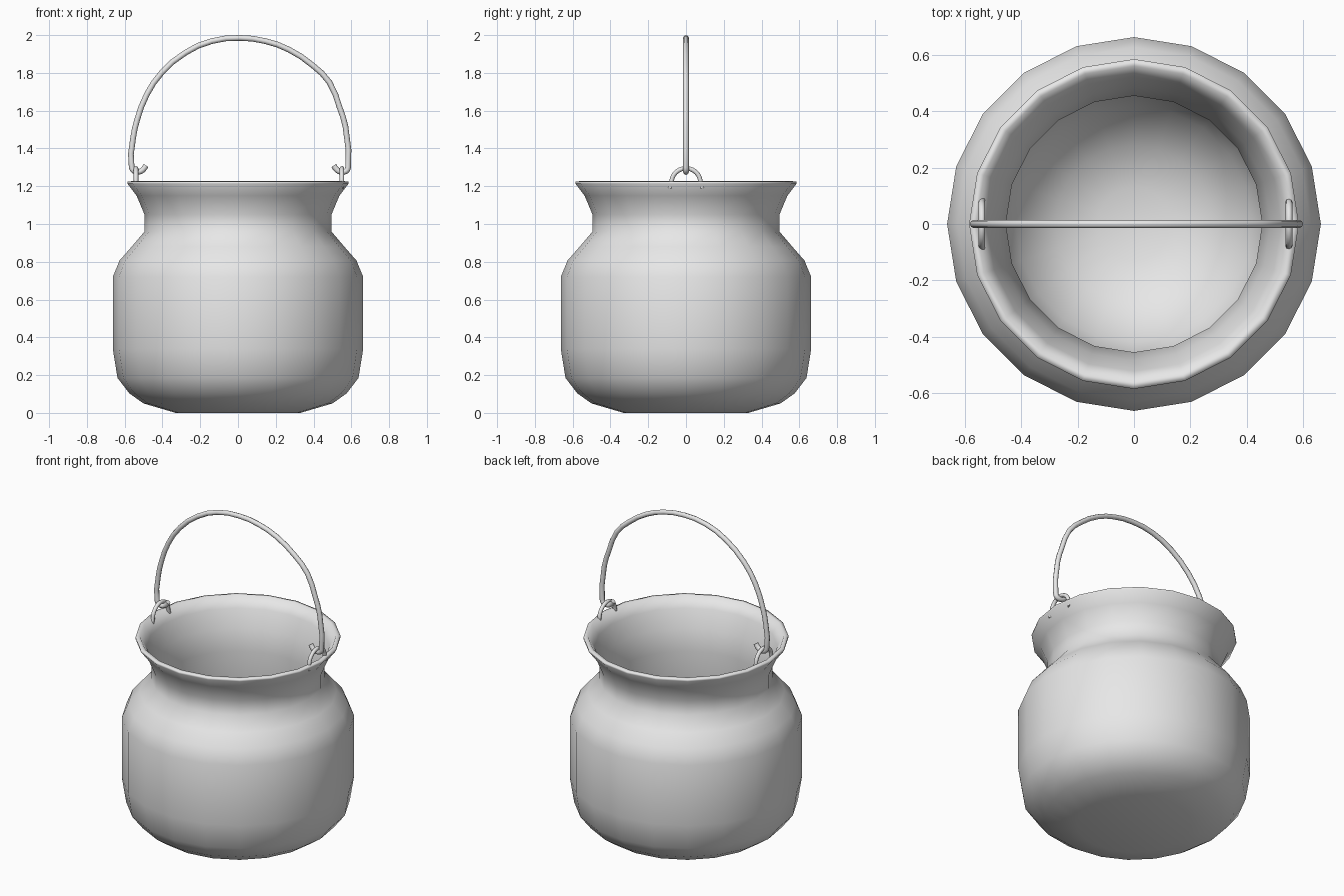
import bpy
import bmesh
from math import sin, cos, pi, radians

cube = bpy.data.objects.get("Cube")
if cube:
    bpy.data.objects.remove(cube, do_unlink=True)

# Single plain metal colour
metal = bpy.data.materials.new("grey metal")
metal.use_nodes = True
GREY = (0.8, 0.8, 0.8, 1)
metal.diffuse_color = GREY
metal.node_tree.nodes["Principled BSDF"].inputs["Base Color"].default_value = GREY


def finish(obj, angle):
    bpy.ops.object.select_all(action="DESELECT")
    obj.select_set(True)
    bpy.context.view_layer.objects.active = obj
    bpy.ops.object.shade_smooth_by_angle(angle=radians(angle))


def lathe(name, profile, sides):
    """Revolve a (radius, height) profile and cap both of its ends."""
    bm = bmesh.new()
    rings = [[bm.verts.new((r * cos(2 * pi * i / sides), r * sin(2 * pi * i / sides), z))
              for i in range(sides)] for r, z in profile]
    for low, high in zip(rings, rings[1:]):
        for i in range(sides):
            j = (i + 1) % sides
            bm.faces.new((low[i], low[j], high[j], high[i]))
    bm.faces.new(rings[0][::-1])
    bm.faces.new(rings[-1])
    mesh = bpy.data.meshes.new(name)
    bm.to_mesh(mesh)
    bm.free()
    mesh.materials.append(metal)
    obj = bpy.data.objects.new(name, mesh)
    bpy.context.collection.objects.link(obj)
    finish(obj, 120)


def wire(name, points, radius):
    """Round wire flowing smoothly through a list of points, turned into a mesh."""
    curve = bpy.data.curves.new(name, "CURVE")
    curve.dimensions = "3D"
    curve.bevel_depth = radius
    curve.bevel_resolution = 2
    curve.use_fill_caps = True
    spline = curve.splines.new("BEZIER")
    spline.resolution_u = 2
    spline.bezier_points.add(len(points) - 1)
    for point, co in zip(spline.bezier_points, points):
        point.co = co
        point.handle_left_type = point.handle_right_type = "AUTO"
    curve.materials.append(metal)
    obj = bpy.data.objects.new(name, curve)
    bpy.context.collection.objects.link(obj)
    bpy.ops.object.select_all(action="DESELECT")
    obj.select_set(True)
    bpy.context.view_layer.objects.active = obj
    bpy.ops.object.convert(target="MESH")
    finish(bpy.context.object, 60)


# Pot: outside from base to rim, then inside down a steep throat to a bowl floor
outside = [(0.33, 0), (0.50, 0.05), (0.575, 0.103), (0.638, 0.185), (0.663, 0.34),
           (0.663, 0.72), (0.627, 0.807), (0.563, 0.88), (0.495, 0.96),
           (0.495, 1.05), (0.537, 1.15), (0.585, 1.213), (0.585, 1.224)]
inside = [(0.56, 1.227), (0.522, 1.16), (0.485, 1.05), (0.455, 0.92), (0.49, 0.72),
          (0.49, 0.45), (0.42, 0.24), (0.28, 0.11), (0.13, 0.06)]
lathe("pot", outside + inside, 20)

# Ears: small wire arches standing on the rim at each side
for x, label in ((0.55, "left"), (-0.54, "right")):
    arch = [(x, 0.086, 1.19)]
    for i in range(9):
        a = pi * i / 8
        arch.append((x, 0.078 * cos(a), 1.215 + 0.08 * sin(a)))
    arch.append((x, -0.086, 1.19))
    wire(label + "_ear", arch, 0.012)

# Bail handle, slightly uneven, with an inward hook at each end
bail = [(-0.487, 1.31), (-0.503, 1.287), (-0.525, 1.276), (-0.55, 1.28), (-0.563, 1.30),
        (-0.556, 1.45), (-0.533, 1.555), (-0.483, 1.685), (-0.405, 1.80),
        (-0.278, 1.907), (-0.14, 1.968), (0.01, 1.985), (0.145, 1.968), (0.27, 1.923),
        (0.395, 1.84), (0.484, 1.75), (0.537, 1.62), (0.569, 1.515),
        (0.583, 1.30), (0.573, 1.28), (0.545, 1.276), (0.523, 1.287), (0.507, 1.31)]
wire("bail_handle", [(x, 0, z) for x, z in bail], 0.015)
